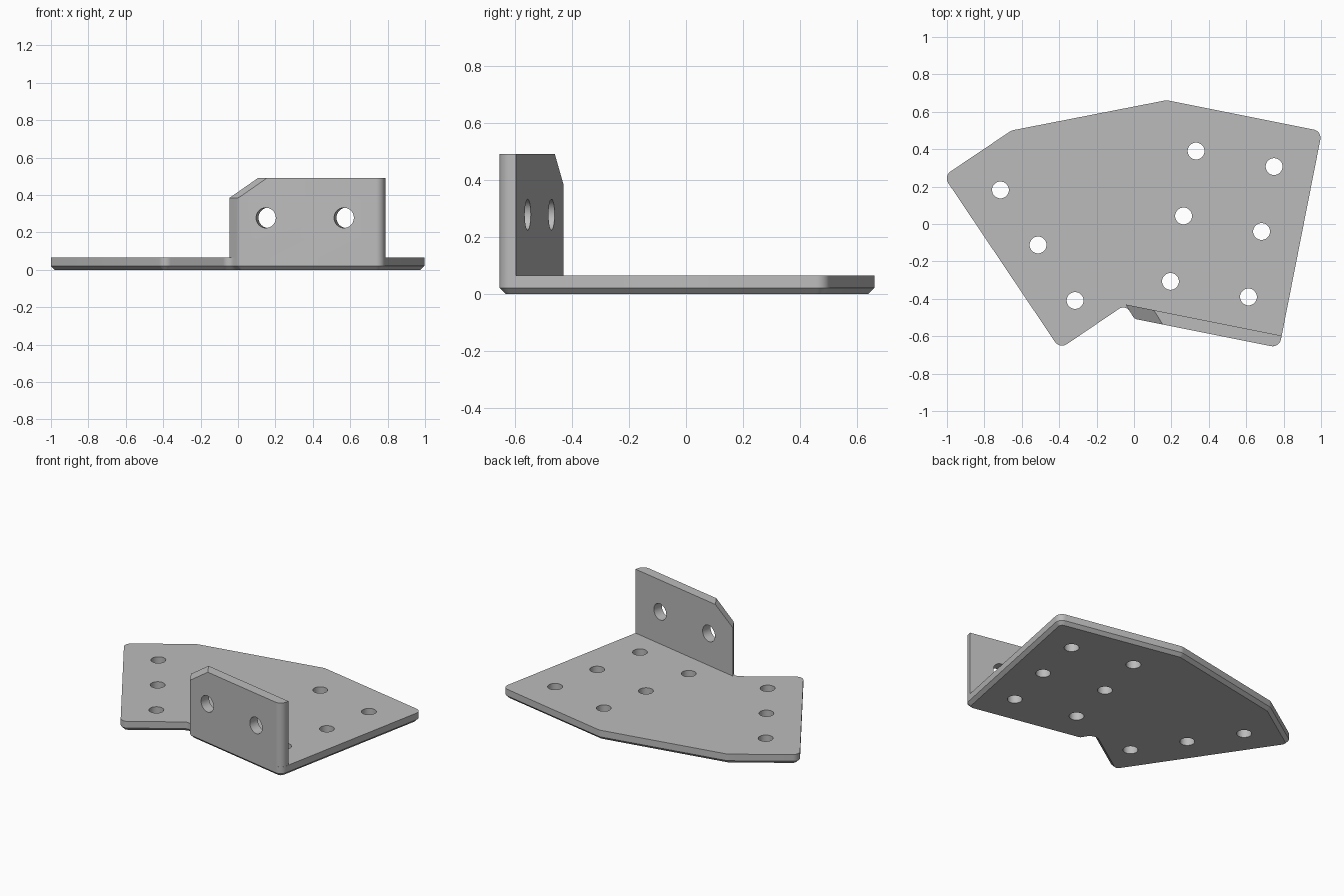
import bpy, bmesh, math
from mathutils import Vector

if "Cube" in bpy.data.objects:
    bpy.data.objects.remove(bpy.data.objects["Cube"])

PLATE_Z, CHAMFER, WALL_Z = 0.065, 0.021, 0.49

steel = bpy.data.materials.new("light grey steel")
steel.diffuse_color = (0.5, 0.5, 0.5, 1)
steel.use_nodes = True
steel.node_tree.nodes["Principled BSDF"].inputs["Base Color"].default_value = steel.diffuse_color


def inset_corners(corners, d):
    """Offset a counter-clockwise (x, y, radius) outline inwards by d."""
    out, n = [], len(corners)
    for i, (x, y, r) in enumerate(corners):
        p = Vector((x, y))
        a = (p - Vector(corners[i - 1][:2])).normalized()
        b = (Vector(corners[(i + 1) % n][:2]) - p).normalized()
        na, nb = Vector((-a.y, a.x)), Vector((-b.y, b.x))
        q = p + (na + nb) * d / (1 + na.dot(nb))
        convex = a.cross(b) > 0
        out.append((q.x, q.y, max(r - d, 0.004) if convex else r + d))
    return out


def rounded(corners, steps=8):
    """Turn (x, y, radius) corners into points with filleted corners."""
    pts, n = [], len(corners)
    for i, (x, y, r) in enumerate(corners):
        p = Vector((x, y))
        if r == 0:
            pts.append(p)
            continue
        u = (Vector(corners[i - 1][:2]) - p).normalized()
        v = (Vector(corners[(i + 1) % n][:2]) - p).normalized()
        half = u.angle(v) / 2
        c = p + (u + v).normalized() * r / math.sin(half)
        s = p + u * r / math.tan(half) - c
        e = p + v * r / math.tan(half) - c
        sweep = math.atan2(s.cross(e), s.dot(e))
        a0 = math.atan2(s.y, s.x)
        for k in range(steps + 1):
            a = a0 + sweep * k / steps
            pts.append(c + Vector((math.cos(a), math.sin(a))) * r)
    return pts


def loft(bm, layers):
    """Skin matching outlines given as (points, z), capped at both ends."""
    rings = [[bm.verts.new((p.x, p.y, z)) for p in pts] for pts, z in layers]
    n = len(rings[0])
    for lo, hi in zip(rings, rings[1:]):
        for i in range(n):
            j = (i + 1) % n
            bm.faces.new((lo[i], lo[j], hi[j], hi[i]))
    bm.faces.new(rings[0][::-1])
    bm.faces.new(rings[-1])


def finish(bm, name):
    bmesh.ops.recalc_face_normals(bm, faces=bm.faces)
    me = bpy.data.meshes.new(name)
    bm.to_mesh(me)
    bm.free()
    ob = bpy.data.objects.new(name, me)
    bpy.context.collection.objects.link(ob)
    me.materials.append(steel)
    return ob


def boolean(target, other, operation):
    m = target.modifiers.new(operation.lower(), 'BOOLEAN')
    m.operation, m.solver, m.object = operation, 'EXACT', other
    bpy.context.view_layer.objects.active = target
    bpy.ops.object.modifier_apply(modifier=m.name)
    bpy.data.objects.remove(other)


def drill(target, centre, axis, radius):
    bpy.ops.mesh.primitive_cylinder_add(vertices=40, radius=radius, depth=0.3, location=centre)
    cutter = bpy.context.object
    cutter.hide_render = True
    cutter.rotation_euler = Vector(axis).to_track_quat('Z', 'Y').to_euler()
    cutter.data.materials.append(steel)
    bpy.context.view_layer.update()
    boolean(target, cutter, 'DIFFERENCE')


# base plate with its lower edge chamfered
front_right = (0.777, -0.662, 0.045)
wall_corner = (0.002, -0.507, 0.035)
notch = (-0.045, -0.43, 0.04)
outline = [front_right, (1.005, 0.496, 0.045), (0.174, 0.662, 0.06), (-0.655, 0.5, 0.06),
           (-1.018, 0.256, 0.045), (-0.397, -0.668, 0.045), notch, wall_corner]
full = rounded(outline)
bm = bmesh.new()
loft(bm, [(rounded(inset_corners(outline, CHAMFER)), 0), (full, CHAMFER), (full, PLATE_Z)])
bracket = finish(bm, "bracket")

# upright flange along the front edge, its top left corner cut off
inner_right = (0.789, -0.597, 0)
bm = bmesh.new()
wall = rounded([front_right, inner_right, (-0.045, -0.43, 0), wall_corner])
loft(bm, [(wall, PLATE_Z), (wall, WALL_Z)])
cut = Vector((0.53, -0.85, 0)).cross(Vector((0.155, -0.033, 0.107)))
res = bmesh.ops.bisect_plane(bm, geom=bm.verts[:] + bm.edges[:] + bm.faces[:],
                             plane_co=(-0.045, -0.43, 0.385), plane_no=cut, clear_outer=True)
edges = [g for g in res["geom_cut"] if isinstance(g, bmesh.types.BMEdge)]
bmesh.ops.holes_fill(bm, edges=edges)
flange = finish(bm, "flange")
boolean(bracket, flange, 'UNION')

# screw holes through the plate
for x, y in [(0.332, 0.39), (0.749, 0.307), (0.265, 0.043), (0.682, -0.04), (0.195, -0.307),
             (0.612, -0.39), (-0.714, 0.182), (-0.513, -0.112), (-0.315, -0.409)]:
    drill(bracket, (x, y, 0), (0, 0, 1), 0.045)

# bolt holes through the flange
for x, y in [(0.156, -0.503), (0.573, -0.587)]:
    drill(bracket, (x, y, 0.278), (0.197, 0.98, 0), 0.054)

bpy.ops.object.select_all(action='DESELECT')
bracket.select_set(True)
bpy.context.view_layer.objects.active = bracket
bpy.ops.object.shade_smooth_by_angle(angle=math.radians(25))
